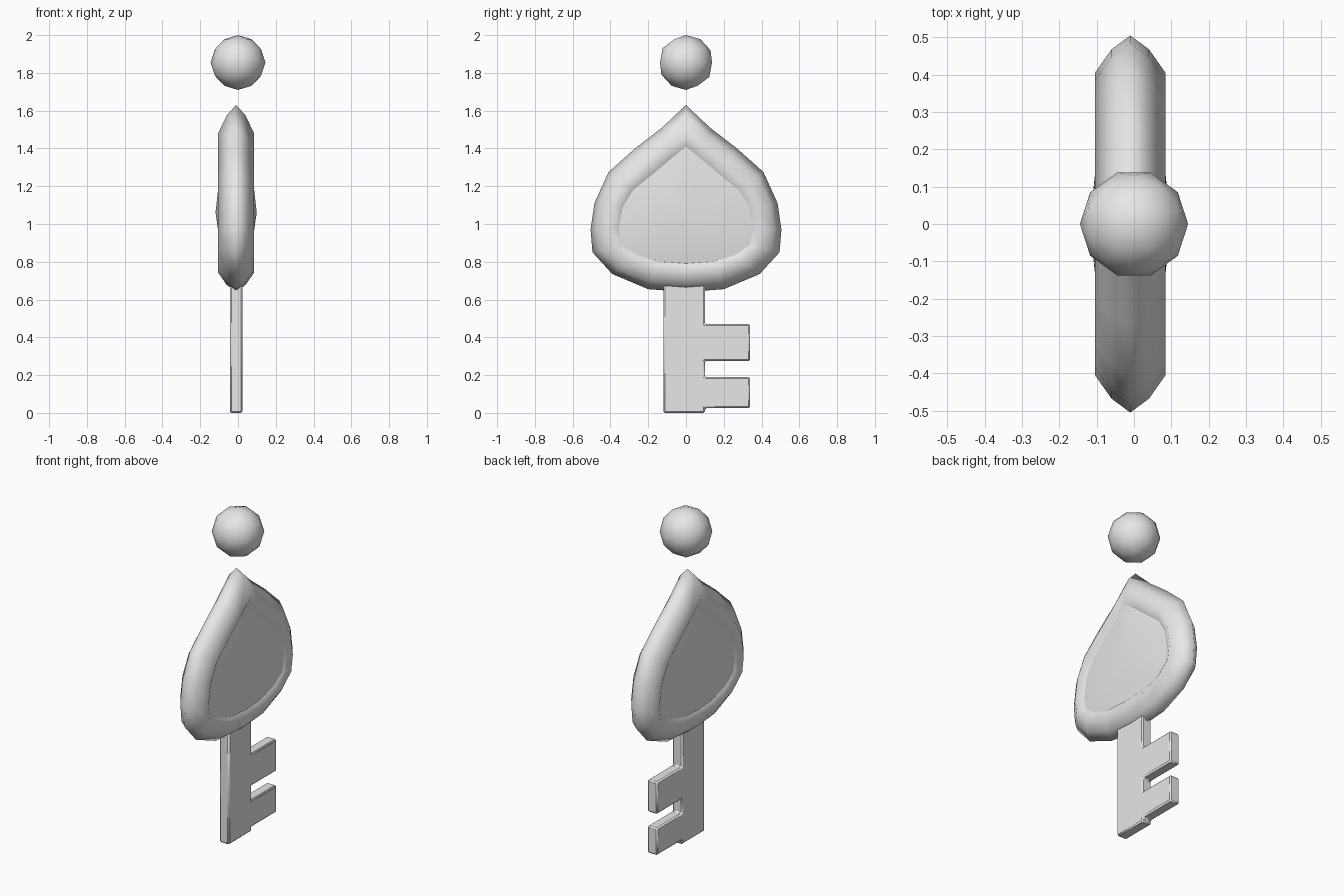
import bpy, bmesh, math

cube = bpy.data.objects.get("Cube")
if cube:
    bpy.data.objects.remove(cube, do_unlink=True)

grey = bpy.data.materials.new("light grey")
grey.diffuse_color = (0.8, 0.8, 0.8, 1)
grey.use_nodes = True
grey.node_tree.nodes["Principled BSDF"].inputs["Base Color"].default_value = (0.8, 0.8, 0.8, 1)

CX = -0.01  # middle plane of the key


def finish(bm, name):
    bmesh.ops.recalc_face_normals(bm, faces=bm.faces)
    mesh = bpy.data.meshes.new(name)
    bm.to_mesh(mesh)
    bm.free()
    mesh.materials.append(grey)
    mesh.shade_smooth()
    obj = bpy.data.objects.new(name, mesh)
    bpy.context.collection.objects.link(obj)
    return obj


def mirrored(half):
    """Close a half outline that starts and ends on y = 0."""
    return half + [(-y, z) for y, z in half[-2:0:-1]]


# Spade-shaped handle: rim swept between an outer and an inner outline
outer = mirrored([(0, 1.63), (0.127, 1.51), (0.27, 1.4), (0.41, 1.275), (0.485, 1.11),
                  (0.505, 0.97), (0.495, 0.85), (0.39, 0.735), (0.2, 0.655), (0, 0.64)])
inner = mirrored([(0, 1.41), (0.08, 1.345), (0.175, 1.265), (0.28, 1.18), (0.335, 1.09),
                  (0.357, 0.97), (0.34, 0.89), (0.26, 0.835), (0.14, 0.8), (0, 0.79)])
# Rim section: (fraction from outer to inner outline, offset from the middle plane)
section = [(1, 0.07), (0.68, 0.095), (0.25, 0.05), (0, 0),
           (0.25, -0.05), (0.68, -0.095), (1, -0.07)]

bm = bmesh.new()
rings = []
for t, x in section:
    rings.append([bm.verts.new((CX + x, a[0] + (b[0] - a[0]) * t, a[1] + (b[1] - a[1]) * t))
                  for a, b in zip(outer, inner)])
n = len(outer)
for r, s in zip(rings, rings[1:]):
    for i in range(n):
        j = (i + 1) % n
        bm.faces.new((r[i], r[j], s[j], s[i]))
# Shallow domed panel on each side, with a crisp border
for ring, x in ((rings[0], 0.109), (rings[-1], -0.109)):
    apex = bm.verts.new((CX + x, 0, 1.06))
    for i in range(n):
        j = (i + 1) % n
        bm.faces.new((ring[i], ring[j], apex))
        bm.edges.get((ring[i], ring[j])).smooth = False
finish(bm, "spade_handle")

# Shaft with two teeth, extruded from one outline
outline = [(-0.12, 0), (0.1, 0), (0.1, 0.025), (0.34, 0.025), (0.34, 0.19), (0.1, 0.19),
           (0.1, 0.275), (0.34, 0.275), (0.34, 0.47), (0.1, 0.47), (0.1, 0.72), (-0.12, 0.72)]
bm = bmesh.new()
face = bm.faces.new([bm.verts.new((CX - 0.033, y, z)) for y, z in outline])
ext = bmesh.ops.extrude_face_region(bm, geom=[face])
bmesh.ops.translate(bm, vec=(0.066, 0, 0),
                    verts=[v for v in ext["geom"] if isinstance(v, bmesh.types.BMVert)])
shaft = finish(bm, "shaft_and_teeth")
bevel = shaft.modifiers.new("soft edges", "BEVEL")
bevel.width = 0.008
bevel.segments = 1
bpy.ops.object.select_all(action="DESELECT")
shaft.select_set(True)
bpy.context.view_layer.objects.active = shaft
bpy.ops.object.shade_smooth_by_angle(angle=math.radians(50))

# Floating ball above the handle
bpy.ops.mesh.primitive_ico_sphere_add(subdivisions=2, radius=0.145, location=(0, 0, 1.855),
                                      rotation=(0, 0, math.radians(90)))
ball = bpy.context.object
ball.name = "floating_ball"
ball.data.materials.append(grey)
bpy.ops.object.shade_smooth()
